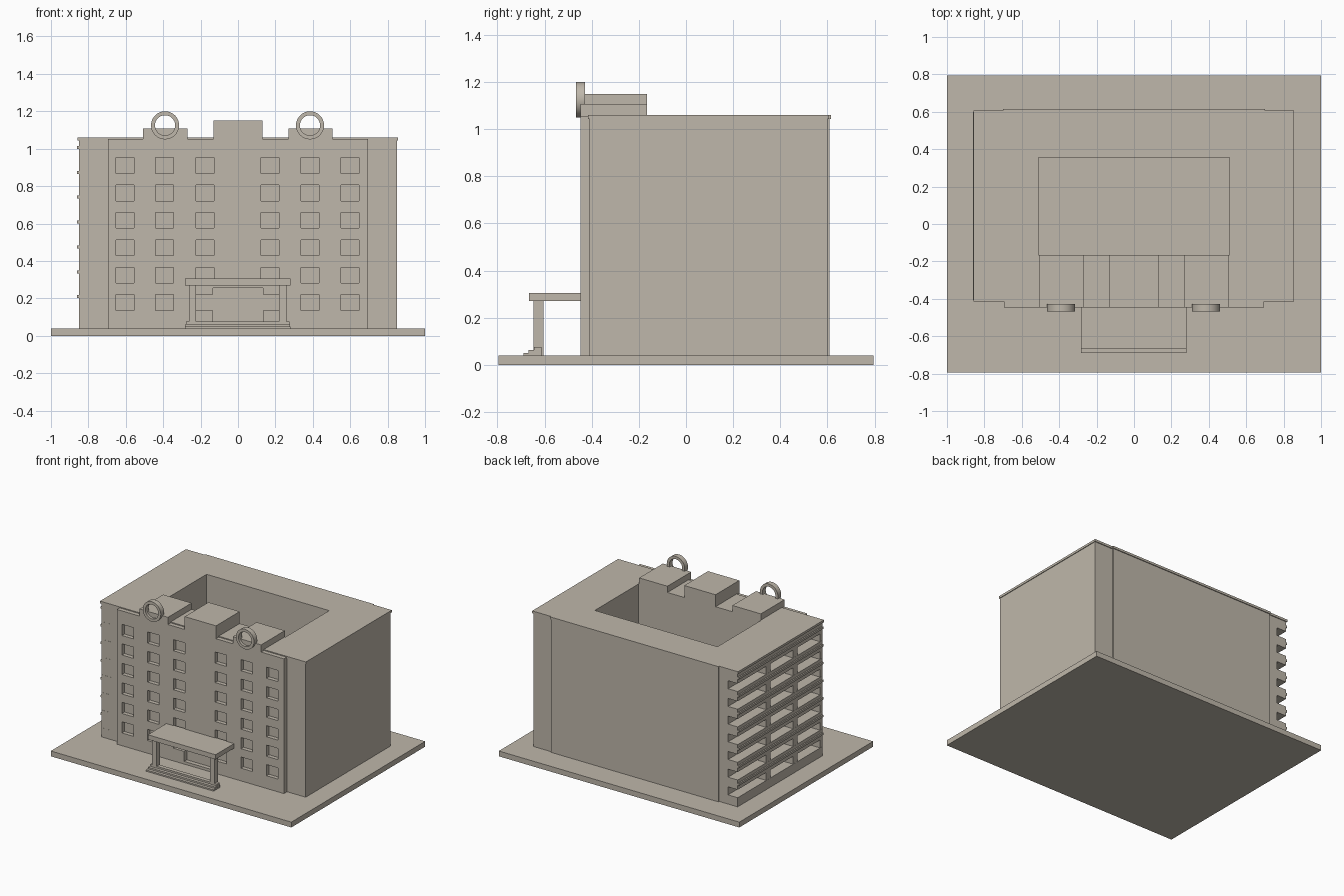
import bpy, bmesh, math
from mathutils import Matrix

if "Cube" in bpy.data.objects:
    bpy.data.objects.remove(bpy.data.objects["Cube"])

stone = bpy.data.materials.new("warm_stone")
stone.diffuse_color = (0.52, 0.475, 0.405, 1)
stone.use_nodes = True
stone.node_tree.nodes["Principled BSDF"].inputs["Base Color"].default_value = stone.diffuse_color


def boxes(name, spans):
    """One object made of boxes given as (x0, x1, y0, y1, z0, z1)."""
    bm = bmesh.new()
    for x0, x1, y0, y1, z0, z1 in spans:
        m = (Matrix.Translation(((x0 + x1) / 2, (y0 + y1) / 2, (z0 + z1) / 2))
             @ Matrix.Diagonal((x1 - x0, y1 - y0, z1 - z0, 1)))
        bmesh.ops.create_cube(bm, size=1, matrix=m)
    return finish(name, bm)


def finish(name, bm):
    mesh = bpy.data.meshes.new(name)
    bm.to_mesh(mesh)
    bm.free()
    mesh.materials.append(stone)
    ob = bpy.data.objects.new(name, mesh)
    bpy.context.collection.objects.link(ob)
    return ob


def cut(ob, spans):
    """Subtract boxes from an object."""
    cutter = boxes("cutter", spans)
    cutter.hide_render = True
    mod = ob.modifiers.new("cut", 'BOOLEAN')
    mod.operation = 'DIFFERENCE'
    mod.solver = 'EXACT'
    mod.object = cutter
    bpy.context.view_layer.objects.active = ob
    bpy.ops.object.modifier_apply(modifier=mod.name)
    bpy.data.objects.remove(cutter)


# Ground slab
boxes("ground_slab", [(-1, 1, -0.795, 0.795, 0, 0.04)])

# Main block with an open courtyard
court = (-0.51, 0.51, -0.165, 0.355, 0.04, 1.3)
body = boxes("main_block", [(-0.77, 0.85, -0.41, 0.60, 0.03, 1.045)])
cut(body, [court])
roof = boxes("roof_cornice", [(-0.857, 0.855, -0.415, 0.606, 1.043, 1.06)])
cut(roof, [court])

# Raised panel and cornice on the back
boxes("back_panel", [(-0.695, 0.695, 0.59, 0.609, 0.04, 1.044)])
boxes("back_cornice", [(-0.70, 0.70, 0.59, 0.615, 1.043, 1.06)])

# Front panel with window recesses and an entrance recess
front = boxes("front_panel", [(-0.695, 0.695, -0.447, -0.40, 0.04, 1.053)])
windows = []
for x in (-0.604, -0.392, -0.177, 0.171, 0.386, 0.598):
    for row in range(6):
        z = 0.91 - 0.1465 * row
        windows.append((x - 0.048, x + 0.048, -0.5, -0.417, z - 0.042, z + 0.042))
cut(front, windows)
cut(front, [(-0.135, 0.135, -0.5, -0.415, 0.06, 0.255)])

# Loggia wall on the left: bands, piers and thin ledges, open at the back corner
ledges = [1.007 - 0.133 * i for i in range(7)]
bands, top = [], 1.045
for z in ledges:
    bands.append((-0.85, -0.765, -0.41, 0.60, z - 0.04, top))
    top = z - 0.10
bands.append((-0.85, -0.765, -0.41, 0.60, 0.04, top))
boxes("loggia_bands", bands)
boxes("loggia_piers", [(-0.849, -0.765, y0, y1, 0.04, 1.04)
                       for y0, y1 in ((-0.409, -0.38), (-0.11, -0.06), (0.21, 0.26))])
boxes("loggia_ledges", [(-0.86, -0.84, -0.405, 0.60, z - 0.008, z + 0.008) for z in ledges])

# Roof blocks above the front
boxes("centre_roof_block", [(-0.13, 0.13, -0.447, -0.165, 1.0, 1.15)])
boxes("side_roof_blocks", [(-0.507, -0.27, -0.447, -0.165, 1.0, 1.107),
                           (0.27, 0.505, -0.447, -0.165, 1.0, 1.107)])


# Round rings standing on the front edge
def ring(name, cx, cz, r_out, r_in, y0, y1, n=40):
    bm = bmesh.new()
    loops = []
    for r, y in ((r_out, y0), (r_out, y1), (r_in, y1), (r_in, y0)):
        loops.append([bm.verts.new((cx + r * math.cos(2 * math.pi * i / n), y,
                                    cz + r * math.sin(2 * math.pi * i / n)))
                      for i in range(n)])
    for a, b in zip(loops, loops[1:] + loops[:1]):
        for i in range(n):
            j = (i + 1) % n
            bm.faces.new((a[i], a[j], b[j], b[i]))
    bmesh.ops.recalc_face_normals(bm, faces=bm.faces)
    ob = finish(name, bm)
    bpy.ops.object.select_all(action='DESELECT')
    ob.select_set(True)
    bpy.context.view_layer.objects.active = ob
    bpy.ops.object.shade_smooth_by_angle(angle=math.radians(30))


ring("left_roof_ring", -0.39, 1.125, 0.075, 0.054, -0.467, -0.428)
ring("right_roof_ring", 0.385, 1.125, 0.075, 0.054, -0.467, -0.428)

# Entrance canopy, posts and steps
boxes("canopy", [(-0.283, 0.28, -0.667, -0.44, 0.27, 0.305)])
boxes("canopy_posts", [(-0.263, -0.225, -0.648, -0.605, 0.04, 0.275),
                       (0.22, 0.258, -0.648, -0.605, 0.04, 0.275)])
boxes("entrance_steps", [(-0.283, 0.28, -0.69, -0.612, 0.035, 0.05),
                         (-0.281, 0.278, -0.668, -0.613, 0.045, 0.062),
                         (-0.279, 0.276, -0.645, -0.614, 0.055, 0.075)])
